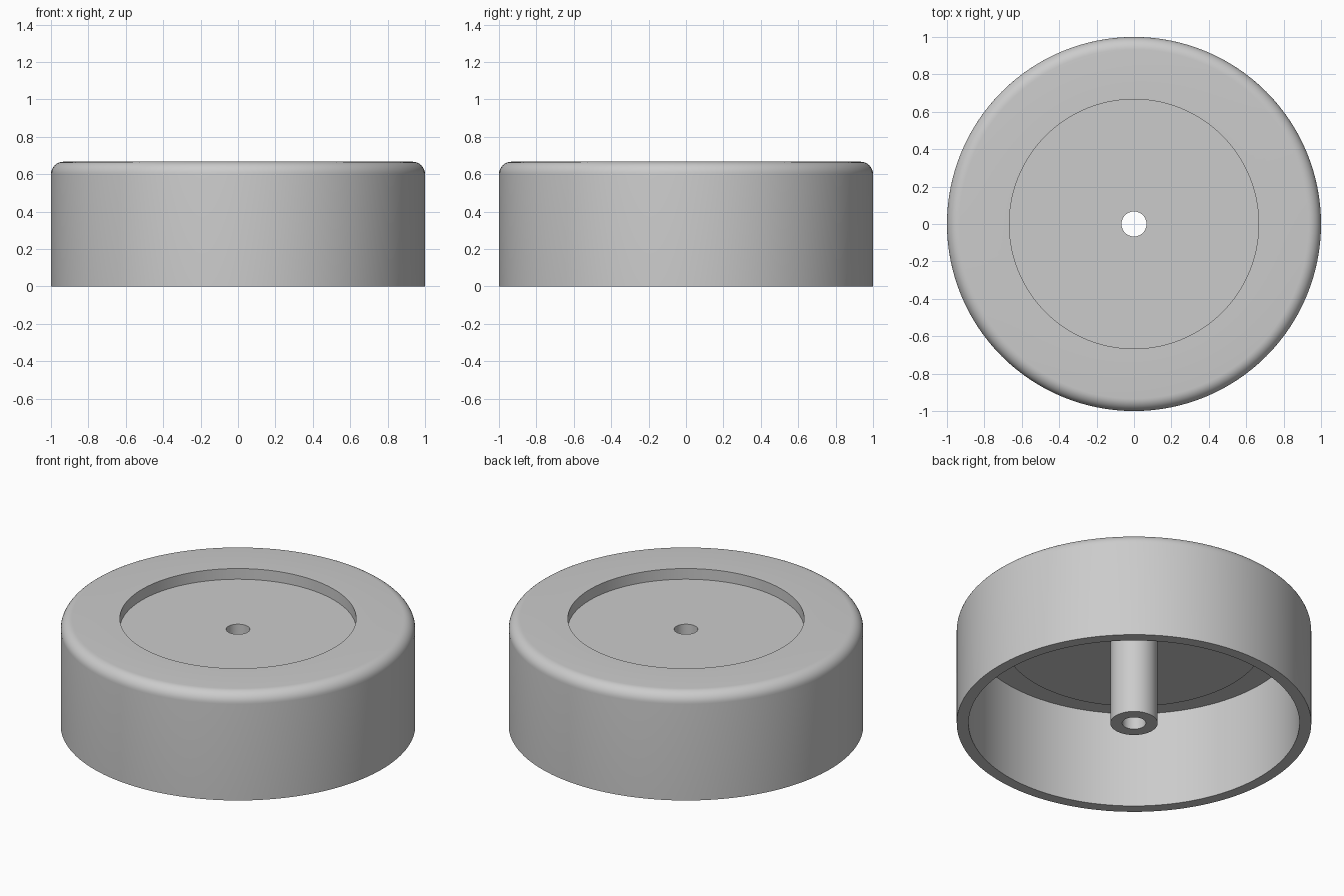
import bpy
import bmesh
from math import cos, sin, pi, radians
from mathutils import Vector

old = bpy.data.objects.get("Cube")
if old:
    bpy.data.objects.remove(old, do_unlink=True)

T = 1 / 15            # wall thickness, also fillet radius and recess depth
H = 10 * T            # overall height
SEGMENTS = 128

# Single plain grey material
grey = bpy.data.materials.new("plain_grey")
grey.use_nodes = True
colour = (0.6, 0.6, 0.6, 1)
grey.diffuse_color = colour
grey.node_tree.nodes["Principled BSDF"].inputs["Base Color"].default_value = colour


def lathe(name, profile):
    """Revolve a closed (radius, height) profile around the z axis."""
    bm = bmesh.new()
    verts = [bm.verts.new((r, 0, z)) for r, z in profile]
    edges = [bm.edges.new((a, b)) for a, b in zip(verts, verts[1:] + verts[:1])]
    bmesh.ops.spin(bm, geom=verts + edges, cent=(0, 0, 0), axis=(0, 0, 1),
                   angle=2 * pi, steps=SEGMENTS, use_merge=True)
    bmesh.ops.remove_doubles(bm, verts=bm.verts, dist=1e-5)
    bmesh.ops.recalc_face_normals(bm, faces=bm.faces)
    mesh = bpy.data.meshes.new(name)
    bm.to_mesh(mesh)
    bm.free()
    mesh.materials.append(grey)
    obj = bpy.data.objects.new(name, mesh)
    bpy.context.collection.objects.link(obj)
    bpy.ops.object.select_all(action='DESELECT')
    obj.select_set(True)
    bpy.context.view_layer.objects.active = obj
    bpy.ops.object.shade_smooth_by_angle(angle=radians(30))
    return obj


# Hollow post and the underside of the cap
post = [(T, 0), (2 * T, 0), (2 * T, H - 2 * T)]
underside = [(11 * T, H - 2 * T), (11 * T, H - T), (1 - T, H - T), (1 - T, 0)]
# Outer wall with rounded top edge
fillet = [(1 - T + T * cos(i * pi / 16), H - T + T * sin(i * pi / 16))
          for i in range(9)]
# Top ring and the recessed floor around the through hole
recess = [(10 * T, H), (10 * T, H - T), (T, H - T)]

lathe("round_cap", post + underside + [(1, 0)] + fillet + recess)
